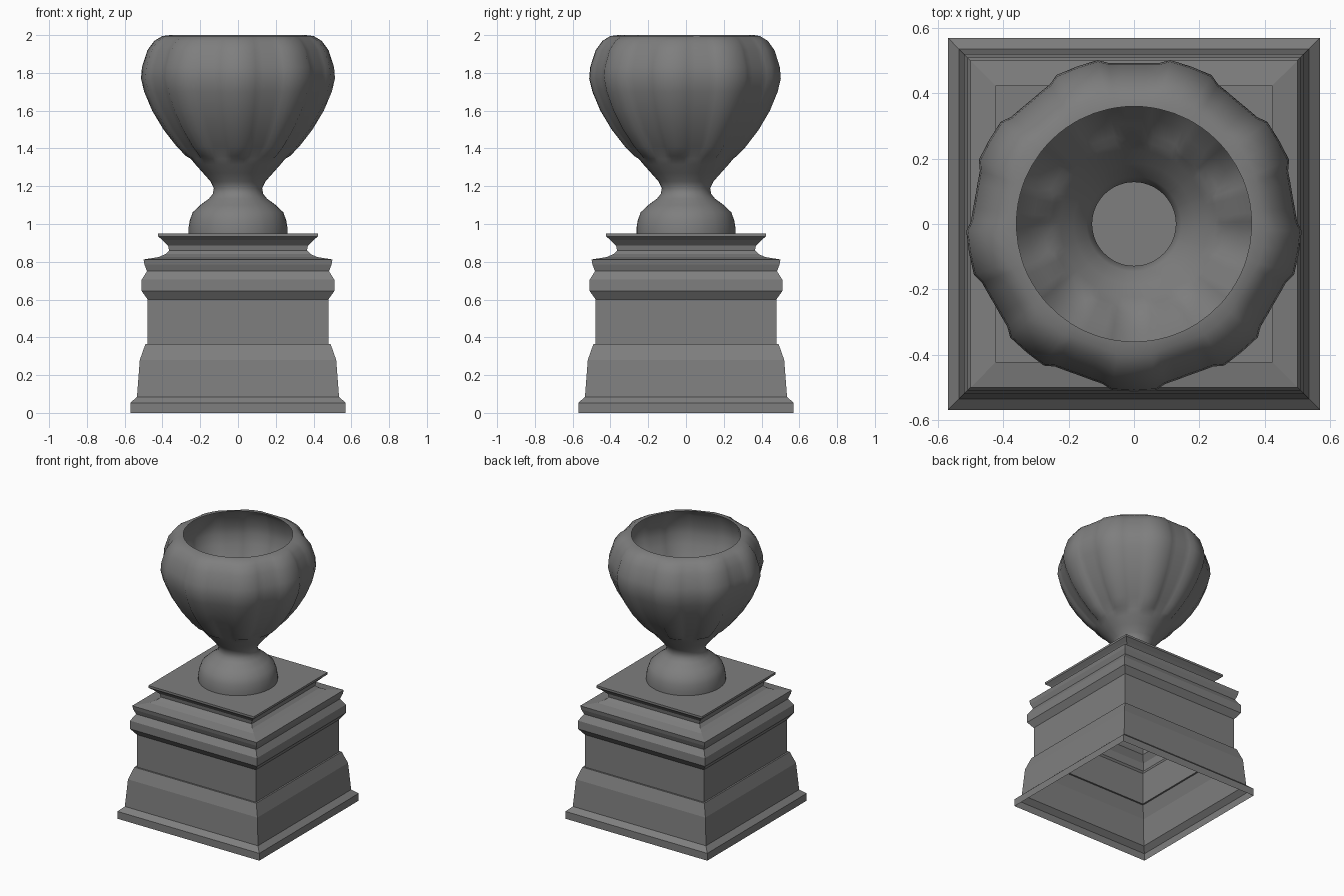
import bpy
import bmesh
from math import cos, sin, pi, radians

cube = bpy.data.objects.get("Cube")
if cube:
    bpy.data.objects.remove(cube, do_unlink=True)

stone = bpy.data.materials.new("grey_stone")
stone.use_nodes = True
grey = (0.21, 0.21, 0.21, 1)
stone.diffuse_color = grey
stone.node_tree.nodes["Principled BSDF"].inputs["Base Color"].default_value = grey


def loft(name, rings, cap_top=False, smooth=False):
    """Skin closed rings, listed upward and counter-clockwise, into an open shell."""
    bm = bmesh.new()
    rows = [[bm.verts.new(p) for p in ring] for ring in rings]
    for low, high in zip(rows, rows[1:]):
        n = len(low)
        for j in range(n):
            k = (j + 1) % n
            bm.faces.new((low[j], low[k], high[k], high[j]))
    if cap_top:
        bm.faces.new(rows[-1])
    mesh = bpy.data.meshes.new(name)
    bm.to_mesh(mesh)
    bm.free()
    mesh.materials.append(stone)
    obj = bpy.data.objects.new(name, mesh)
    bpy.context.collection.objects.link(obj)
    if smooth:
        bpy.ops.object.select_all(action="DESELECT")
        obj.select_set(True)
        bpy.context.view_layer.objects.active = obj
        bpy.ops.object.shade_smooth_by_angle(angle=radians(40))
    return obj


# Square pedestal: (half width, height), hollow and open underneath
moulding = [(.57, 0), (.57, .053), (.535, .085), (.52, .28), (.49, .365),
            (.478, .365), (.478, .60), (.51, .645), (.51, .705), (.482, .75),
            (.495, .785), (.50, .812), (.42, .825), (.385, .84), (.365, .86),
            (.37, .885), (.40, .915), (.424, .935), (.424, .95)]
corners = [(-1, -1), (1, -1), (1, 1), (-1, 1)]
loft("pedestal", [[(a * w, b * w, z) for a, b in corners] for w, z in moulding],
     cap_top=True)

# Fluted urn: (radius, height, how far the ribs stand out)
profile = [(.262, .95, 0), (.262, .98, 0), (.255, 1.02, 0), (.24, 1.062, 0),
           (.20, 1.10, 0), (.153, 1.135, 0), (.133, 1.16, 0), (.128, 1.19, 0),
           (.145, 1.225, 0), (.185, 1.27, 0), (.225, 1.315, 0), (.25, 1.345, 0),
           (.262, 1.36, .014), (.31, 1.41, .015), (.38, 1.50, .015),
           (.44, 1.60, .015), (.482, 1.70, .015), (.499, 1.77, .015),
           (.494, 1.83, .015), (.465, 1.92, .015), (.43, 1.97, .013),
           (.395, 1.995, .006), (.36, 2.0, 0)]
RIBS = 9
# Steps across one rib: (angle from its middle, rib share, panel flattening)
steps = [(-20, 0, 1), (-15.5, 0, .7), (-11, 0, 0), (-7.5, 1, 0), (0, .9, 0),
         (7.5, 1, 0), (11, 0, 0), (15.5, 0, .7)]


def urn_ring(radius, z, rib):
    ring = []
    for i in range(RIBS):
        middle = -pi / 2 + i * 2 * pi / RIBS
        for offset, share, flat in steps:
            angle = middle + radians(offset)
            dip = .012 * flat if rib else 0
            r = radius * (1 - dip) + rib * share
            ring.append((r * cos(angle), r * sin(angle), z))
    return ring


loft("urn", [urn_ring(*p) for p in profile], smooth=True)
